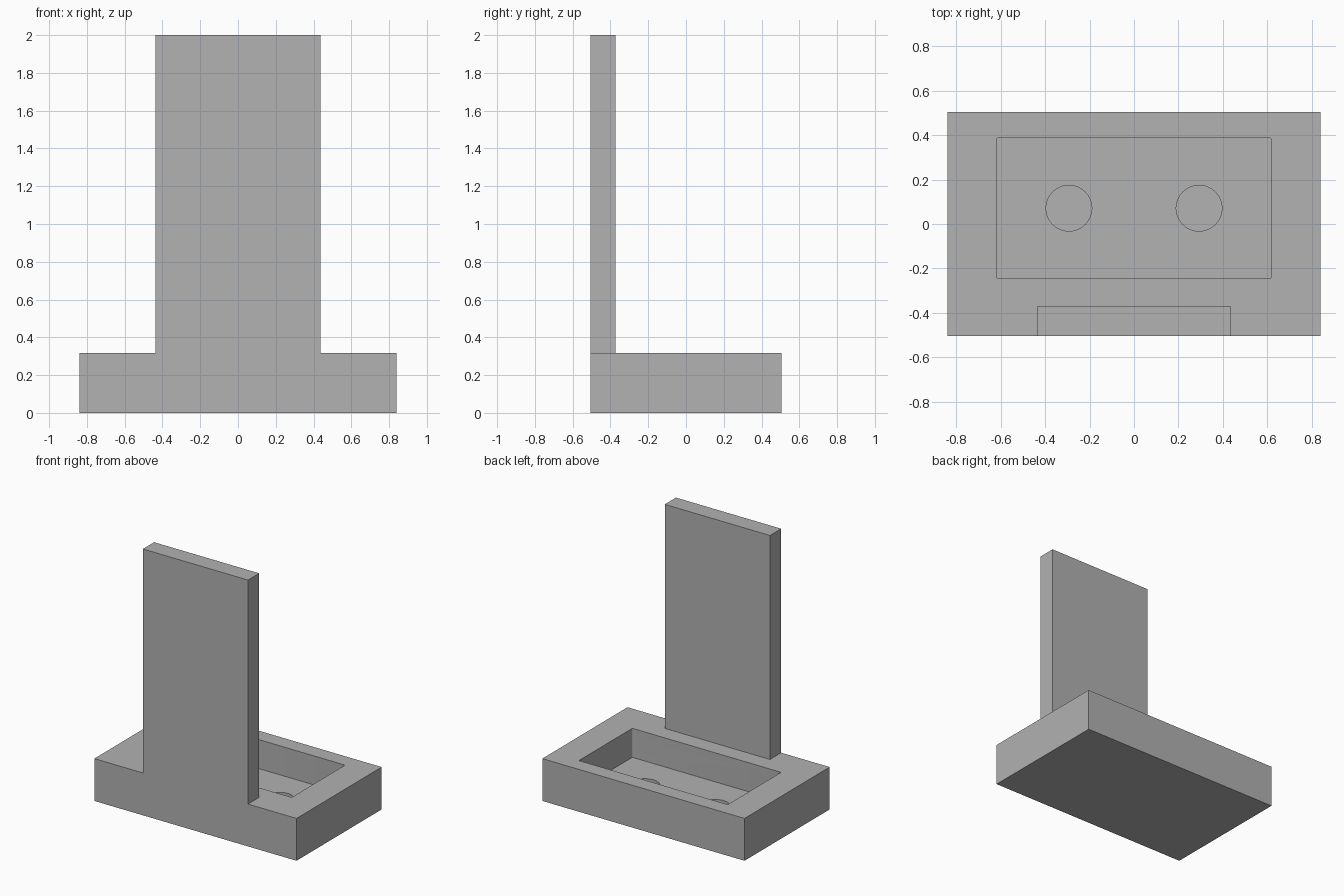
import bpy, bmesh, math

if "Cube" in bpy.data.objects:
    bpy.data.objects.remove(bpy.data.objects["Cube"], do_unlink=True)

# Overall sizes
HALF_X, HALF_Y, HEIGHT = 0.84, 0.505, 2.0
BASE_TOP, FLOOR, HOLE_FLOOR = 0.318, 0.10, 0.05
WALL_X, WALL_BACK = 0.437, -0.372

grey = bpy.data.materials.new("plain grey")
grey.use_nodes = True
colour = (0.445, 0.445, 0.445, 1)
grey.diffuse_color = colour
grey.node_tree.nodes["Principled BSDF"].inputs["Base Color"].default_value = colour


def prism(name, outline, z0, z1):
    """Extrude a closed plan outline between two heights."""
    bm = bmesh.new()
    face = bm.faces.new([bm.verts.new((x, y, z0)) for x, y in outline])
    top = bmesh.ops.extrude_face_region(bm, geom=[face])["geom"]
    verts = [v for v in top if isinstance(v, bmesh.types.BMVert)]
    bmesh.ops.translate(bm, verts=verts, vec=(0, 0, z1 - z0))
    bmesh.ops.recalc_face_normals(bm, faces=bm.faces)
    mesh = bpy.data.meshes.new(name)
    bm.to_mesh(mesh)
    bm.free()
    mesh.materials.append(grey)
    obj = bpy.data.objects.new(name, mesh)
    bpy.context.collection.objects.link(obj)
    return obj


def rounded_rect(x0, x1, y0, y1, r=0.008, steps=4):
    """Plan rectangle with small rounded corners."""
    corners = [(x1 - r, y1 - r), (x0 + r, y1 - r), (x0 + r, y0 + r), (x1 - r, y0 + r)]
    return [(cx + r * math.cos(a), cy + r * math.sin(a))
            for q, (cx, cy) in enumerate(corners)
            for a in [(q + i / steps) * math.pi / 2 for i in range(steps + 1)]]


def circle(cx, cy, r, sides=64):
    return [(cx + r * math.cos(i * math.tau / sides),
             cy + r * math.sin(i * math.tau / sides)) for i in range(sides)]


# Solid block, carved into a base with an upright front panel
stand = prism("stand", [(-HALF_X, -HALF_Y), (HALF_X, -HALF_Y),
                        (HALF_X, HALF_Y), (-HALF_X, HALF_Y)], 0, HEIGHT)

# U-shaped space around the panel
half_u = [(WALL_X, WALL_BACK), (WALL_X, -1), (1.5, -1), (1.5, 1)]
around = half_u + [(-x, y) for x, y in reversed(half_u)]
cutters = [prism("panel_surround_cutter", around, BASE_TOP, HEIGHT + 0.5)]

# Tray recess and its two round sockets
cutters.append(prism("tray_cutter", rounded_rect(-0.618, 0.618, -0.246, 0.388),
                     FLOOR, BASE_TOP + 0.1))
for side, label in ((1, "left"), (-1, "right")):
    cutters.append(prism(label + "_socket_cutter", circle(side * 0.293, 0.071, 0.103),
                         HOLE_FLOOR, FLOOR + 0.1))

for cutter in cutters:
    cutter.hide_render = True
    mod = stand.modifiers.new(cutter.name, "BOOLEAN")
    mod.operation = "DIFFERENCE"
    mod.solver = "EXACT"
    mod.object = cutter

# Bake the cuts and drop the cutters
graph = bpy.context.evaluated_depsgraph_get()
carved = bpy.data.meshes.new_from_object(stand.evaluated_get(graph))
stand.modifiers.clear()
stand.data = carved
for cutter in cutters:
    bpy.data.objects.remove(cutter, do_unlink=True)

# Smooth the round walls, keep the edges sharp
bpy.ops.object.select_all(action="DESELECT")
stand.select_set(True)
bpy.context.view_layer.objects.active = stand
bpy.ops.object.shade_smooth_by_angle(angle=math.radians(30))
